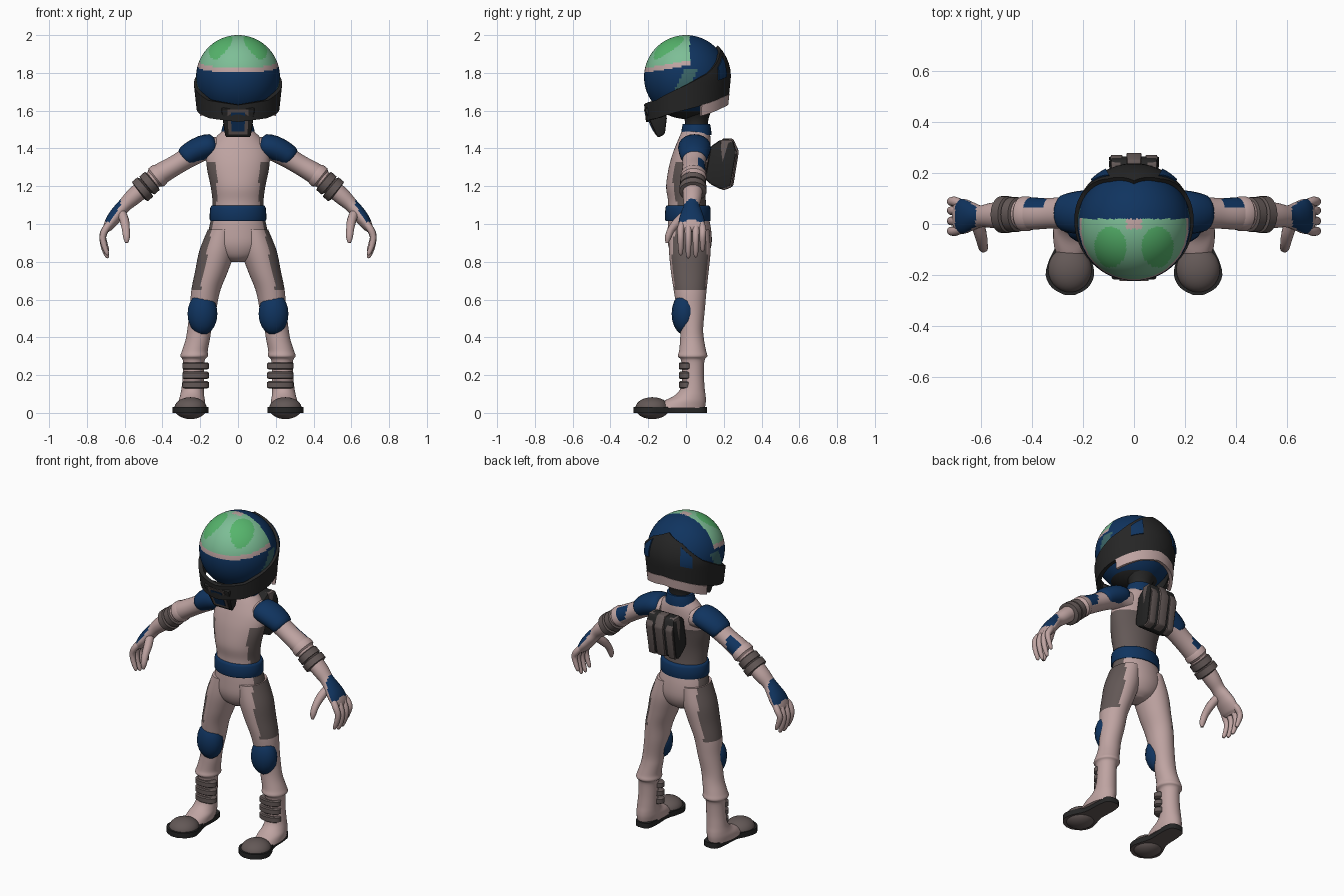
import bpy, bmesh, math
from mathutils import Vector

if "Cube" in bpy.data.objects:
    bpy.data.objects.remove(bpy.data.objects["Cube"])

MATS = {}
for mat_name, rgb in {
    "pink_fabric": (0.52, 0.37, 0.36), "grey_panel": (0.125, 0.098, 0.094),
    "navy": (0.005, 0.034, 0.115), "black_rubber": (0.019, 0.019, 0.019),
    "visor_green": (0.205, 0.515, 0.305), "deep_green": (0.093, 0.46, 0.15),
    "teal": (0.045, 0.135, 0.14)}.items():
    m = bpy.data.materials.new(mat_name)
    m.diffuse_color = (*rgb, 1)
    m.use_nodes = True
    m.node_tree.nodes["Principled BSDF"].inputs["Base Color"].default_value = m.diffuse_color
    MATS[mat_name] = m
NAMES = list(MATS)
PINK, GREY, NAVY, BLACK, GREEN, DEEP, TEAL = range(7)


def finish(name, bm, colour, mirror=False, angle=40):
    """colour is an index or a rule(centre, normal) -> index"""
    bmesh.ops.recalc_face_normals(bm, faces=bm.faces)
    used = {}
    for f in bm.faces:
        c = colour(f.calc_center_median(), f.normal) if callable(colour) else colour
        f.material_index = used.setdefault(c, len(used))
    me = bpy.data.meshes.new(name)
    bm.to_mesh(me)
    bm.free()
    for c in used:
        me.materials.append(MATS[NAMES[c]])
    ob = bpy.data.objects.new(name, me)
    bpy.context.collection.objects.link(ob)
    bpy.ops.object.select_all(action='DESELECT')
    ob.select_set(True)
    bpy.context.view_layer.objects.active = ob
    bpy.ops.object.shade_smooth_by_angle(angle=math.radians(angle))
    if mirror:
        mod = ob.modifiers.new("mirror", 'MIRROR')
        mod.use_mirror_merge = False
    return ob


def spline(rings, sub):
    pts = [Vector(r) for r in rings]
    out = []
    for i in range(len(pts) - 1):
        a, b, c, d = pts[max(i - 1, 0)], pts[i], pts[i + 1], pts[min(i + 2, len(pts) - 1)]
        for k in range(sub):
            t = k / sub
            out.append(0.5 * (2 * b + (c - a) * t + (2 * a - 5 * b + 4 * c - d) * t * t
                              + (3 * b - a - 3 * c + d) * t ** 3))
    return out + [pts[-1]]


def loft(name, rings, colour, flat=True, n=28, sub=4, mirror=False):
    """rings: x, y, z, radius a, radius b; flat rings lie level, others follow the path"""
    rs = spline(rings, sub)
    bm = bmesh.new()
    loops = []
    for i, r in enumerate(rs):
        c = Vector(r[:3])
        a, b = Vector((1, 0, 0)), Vector((0, 1, 0))
        if not flat:
            t = (Vector(rs[min(i + 1, len(rs) - 1)][:3]) - Vector(rs[max(i - 1, 0)][:3])).normalized()
            a = (b - t * t.dot(b)).normalized()
            b = t.cross(a)
        loops.append([bm.verts.new(c + a * r[3] * math.cos(w) + b * r[4] * math.sin(w))
                      for w in (2 * math.pi * k / n for k in range(n))])
    for p, q in zip(loops, loops[1:]):
        for k in range(n):
            bm.faces.new((p[k], p[(k + 1) % n], q[(k + 1) % n], q[k]))
    bm.faces.new(loops[0])
    bm.faces.new(loops[-1])
    return finish(name, bm, colour, mirror)


def prism(name, pts, colour, cx=0, mirror=False, bevel=0.012):
    """side profile points (y, z, half width) spread either side of cx"""
    bm = bmesh.new()
    l, r = [[bm.verts.new((cx + s * w, y, z)) for y, z, w in pts] for s in (-1, 1)]
    bm.faces.new(l)
    bm.faces.new(r)
    for k in range(len(pts)):
        j = (k + 1) % len(pts)
        bm.faces.new((l[k], l[j], r[j], r[k]))
    if bevel:
        bmesh.ops.bevel(bm, geom=bm.edges[:], offset=bevel, segments=2, affect='EDGES', profile=0.5)
    return finish(name, bm, colour, mirror)


def ball(name, loc, size, colour, u=28, v=18, mirror=False):
    bm = bmesh.new()
    bmesh.ops.create_uvsphere(bm, u_segments=u, v_segments=v, radius=1)
    for p in bm.verts:
        p.co = Vector([l + s * c for l, s, c in zip(loc, size, p.co)])
    return finish(name, bm, colour, mirror)


# Torso, pelvis, belt, collar and neck
loft("torso", [(0, .01, 1.04, .135, .105), (0, .005, 1.12, .135, .10), (0, 0, 1.2, .145, .105),
               (0, .012, 1.3, .165, .103), (0, .03, 1.38, .165, .098), (0, .045, 1.45, .125, .085),
               (0, .052, 1.5, .075, .07)],
     lambda c, n: GREY if c.z < 1.33 and (abs(c.x) > .112 or c.y > .05) else PINK, n=48, sub=6)
loft("pelvis", [(0, .012, 1.05, .135, .105), (0, .018, .97, .155, .115), (0, .02, .89, .155, .115),
                (0, .02, .83, .11, .09), (0, .02, .8, .04, .05)],
     lambda c, n: GREY if abs(c.x) > .135 and c.z > .85 else PINK, n=40)
loft("belt", [(0, .01, 1.015, .142, .115), (0, .01, 1.025, .15, .121), (0, .01, 1.085, .147, .119),
              (0, .01, 1.098, .138, .11)], NAVY, n=36, sub=2)
loft("collar", [(0, .055, 1.47, .092, .08), (0, .055, 1.5, .086, .078), (0, .055, 1.53, .078, .072)], NAVY, sub=2)
loft("neck", [(0, .055, 1.5, .065, .06), (0, .055, 1.56, .07, .065), (0, .04, 1.64, .12, .11)], BLACK)

# Legs with boots and outer panels
loft("leg", [(.085, .018, .97, .075, .105), (.11, .02, .86, .094, .11), (.14, .02, .75, .087, .10),
             (.17, .022, .65, .077, .087), (.185, .026, .55, .070, .074), (.203, .03, .45, .064, .061),
             (.213, .032, .39, .064, .063), (.228, .035, .33, .068, .071), (.232, .035, .3, .073, .078),
             (.234, .036, .277, .058, .062), (.236, .037, .2, .056, .058), (.24, .035, .13, .059, .064),
             (.243, .02, .09, .064, .084), (.245, -.01, .06, .07, .115), (.247, -.04, .025, .07, .14)],
     lambda c, n: GREY if c.z > .655 and c.x > .135 + (1 - c.z) * .18 else PINK,
     n=40, sub=5, mirror=True)
ball("knee_pad", (.188, -.008, .525), (.081, .068, .112), NAVY, 14, 10, mirror=True)
for i, z in enumerate((.25, .2, .15)):
    loft("boot_strap_%d" % i, [(.224, .002, z - .02, .062, .034), (.224, .002, z - .015, .07, .04),
                               (.224, .002, z + .012, .07, .04), (.224, .002, z + .018, .062, .034)],
         GREY, n=20, sub=1, mirror=True)
ball("toe_cap", (.251, -.178, .025), (.086, .09, .058), GREY, mirror=True)

# Sole: outline from half widths along the foot
bm = bmesh.new()
halves = spline([(.112, .015, .238), (.095, .045, .238), (.03, .056, .239), (-.07, .058, .243),
                 (-.14, .083, .249), (-.2, .095, .251), (-.25, .07, .251), (-.278, .02, .251)], 3)
outline = [(x - w, y) for y, w, x in halves] + [(x + w, y) for y, w, x in reversed(halves)]
base = bm.faces.new([bm.verts.new((x, y, 0)) for x, y in outline])
top = bmesh.ops.extrude_face_region(bm, geom=[base])
bmesh.ops.translate(bm, vec=(0, 0, .032), verts=[g for g in top["geom"] if isinstance(g, bmesh.types.BMVert)])
finish("sole", bm, lambda c, n: GREY if n.z < -.9 else BLACK, mirror=True)


# Arms, hands and fingers
def arm_rule(c, n):
    if .62 < c.x < .7 and n.x + .5 * n.z > .35:
        return NAVY
    if .35 < c.x < .44 and c.y > .06 and n.z > -.35:
        return NAVY
    return PINK


loft("arm", [(.1, .05, 1.4, .07, .06), (.18, .048, 1.395, .07, .06), (.25, .045, 1.36, .064, .056),
             (.33, .042, 1.312, .06, .053), (.41, .04, 1.265, .063, .056), (.46, .037, 1.225, .056, .049),
             (.55, .034, 1.147, .05, .045), (.6, .03, 1.1, .043, .037), (.635, .03, 1.06, .056, .037),
             (.665, .03, 1.02, .068, .035), (.69, .03, .98, .064, .025), (.697, .03, .96, .04, .012)],
     arm_rule, flat=False, n=32, sub=6, mirror=True)
loft("sleeve_cuff", [(.40, .04, 1.272, .06, .052), (.415, .04, 1.262, .068, .062),
                     (.435, .04, 1.246, .068, .062), (.445, .04, 1.238, .056, .05)],
     PINK, flat=False, sub=1, mirror=True)
for i, (x, z, r) in enumerate(((.468, 1.216, .068), (.505, 1.184, .072))):
    loft("arm_band_%d" % i, [(x - .018, .037, z + .015, r - .012, r - .02), (x - .014, .037, z + .012, r, r - .006),
                             (x + .014, .037, z - .012, r, r - .006), (x + .018, .037, z - .015, r - .012, r - .02)],
         GREY, flat=False, sub=1, mirror=True)
loft("shoulder_pad", [(.115, .045, 1.425, .05, .035), (.135, .045, 1.418, .08, .06), (.19, .045, 1.402, .087, .066),
                      (.245, .044, 1.376, .08, .062), (.278, .043, 1.352, .07, .056), (.287, .043, 1.345, .055, .042)],
     NAVY, flat=False, n=20, sub=2, mirror=True)
for i, (y, drop) in enumerate(((-.028, .015), (.012, 0), (.052, .005), (.088, .035))):
    loft("finger_%d" % i, [(.672, .03 + (y - .03) * .8, 1.01, .018, .018), (.7, y, .975, .019, .019),
                           (.716, y, .925 + drop * .5, .017, .017), (.708, y, .87 + drop, .015, .015),
                           (.693, y, .83 + drop, .011, .011), (.688, y, .82 + drop, .004, .004)],
         PINK, flat=False, n=12, sub=3, mirror=True)
loft("thumb", [(.618, .01, 1.06, .025, .024), (.602, -.035, 1.02, .025, .025), (.594, -.075, .975, .02, .021),
               (.59, -.095, .93, .017, .018), (.59, -.1, .9, .008, .008)],
     PINK, flat=False, n=12, sub=3, mirror=True)


# Helmet dome with painted visor, stripe and side patches
def dome_rule(c, n):
    edge = 1.825 + .17 * (c.y + .22)
    if c.y < .02 and c.z > edge:
        if abs(c.x) < .03 and c.y > -.02:
            return PINK
        spot = ((abs(c.x) - .092) / .062) ** 2 + ((c.y + .09) / .08) ** 2
        return DEEP if spot < 1 else GREEN
    if c.y < .02 and c.z > edge - .025:
        return PINK
    if 1.67 < c.z < 1.82 and abs(c.x) > .1 and abs(c.y + .005 - (c.z - 1.75) * .5) < .035:
        return TEAL
    return BLACK if c.z < 1.6 else NAVY


ball("helmet_dome", (0, 0, 1.778), (.222, .222, .222), dome_rule, 112, 80)


# Helmet shells: strips that wrap the dome between two sloping edges
def interp(t, table):
    for (t0, a), (t1, b) in zip(table, table[1:]):
        if t <= t1:
            return a + (b - a) * (t - t0) / (t1 - t0)
    return table[-1][1]


UPPER = [(0, 1.63), (45, 1.655), (90, 1.735), (120, 1.80), (150, 1.90), (180, 1.945)]
LOWER = [(0, 1.54), (45, 1.56), (90, 1.605), (120, 1.635), (150, 1.67), (180, 1.69)]


def shell(name, t0, t1, edges, colour, grow=0, thick=.02, mirror=False):
    bm = bmesh.new()
    steps, rows, grid = max(4, int((t1 - t0) / 5)), 8, []
    for i in range(steps + 1):
        t = t0 + (t1 - t0) * i / steps
        lo, hi = edges(min(t, 360 - t))
        col = []
        for k in range(rows + 1):
            z = lo + (hi - lo) * k / rows
            d = z - 1.778
            r = (math.sqrt(.238 ** 2 - d * d) if d > 0 else .238 + .11 * d) + grow
            w = math.radians(t)
            col.append(bm.verts.new((r * math.sin(w), -r * math.cos(w), z)))
        grid.append(col)
    for p, q in zip(grid, grid[1:]):
        for k in range(rows):
            bm.faces.new((p[k], q[k], q[k + 1], p[k + 1]))
    bmesh.ops.remove_doubles(bm, verts=bm.verts, dist=1e-5)
    bmesh.ops.recalc_face_normals(bm, faces=bm.faces)
    bmesh.ops.solidify(bm, geom=bm.faces[:], thickness=thick)
    return finish(name, bm, colour, mirror)


shell("helmet_guard", 0, 360, lambda t: (interp(t, LOWER), interp(t, UPPER)), BLACK, thick=.025)
shell("rear_trim", 112, 248, lambda t: (interp(t, LOWER) - .055, interp(t, LOWER) + .003), PINK, .002)
shell("rear_vent", 136, 153, lambda t: (1.765 + (t - 140) * .001, 1.83 + (t - 136) * .0035), NAVY, .006, .009, True)

# Chin mask
prism("chin_mask", [(-.222, 1.61, .09), (-.17, 1.63, .09), (-.1, 1.57, .08), (-.112, 1.475, .065),
                    (-.15, 1.455, .068)], BLACK)
for part, z0, z1, w, d, col in (("mask_frame", 1.475, 1.605, .056, .004, GREY),
                                ("mask_plate", 1.49, 1.59, .038, .008, NAVY)):
    y0, y1 = [-.15 - .072 * (z - 1.455) / .155 for z in (z0, z1)]
    prism(part, [(y0 - d, z0, w * .9), (y1 - d, z1, w), (y1 + .008, z1, w), (y0 + .008, z0, w * .9)], col, bevel=0)

# Backpack: dark body with raised grey panels
prism("backpack", [(.1, 1.24, .08), (.13, 1.41, .08), (.185, 1.448, .085), (.25, 1.445, .09), (.266, 1.38, .105),
                   (.236, 1.2, .1), (.19, 1.18, .09), (.13, 1.21, .085)], BLACK, bevel=.015)
PANEL = [(.19, 1.452, .028), (.25, 1.452, .028), (.28, 1.385, .031), (.25, 1.2, .029), (.2, 1.182, .026)]
prism("pack_centre_panel", PANEL, GREY, bevel=.008)
prism("pack_side_panel", [(y - .008, z - .006, w * .8) for y, z, w in PANEL], GREY, .068, True, .008)
